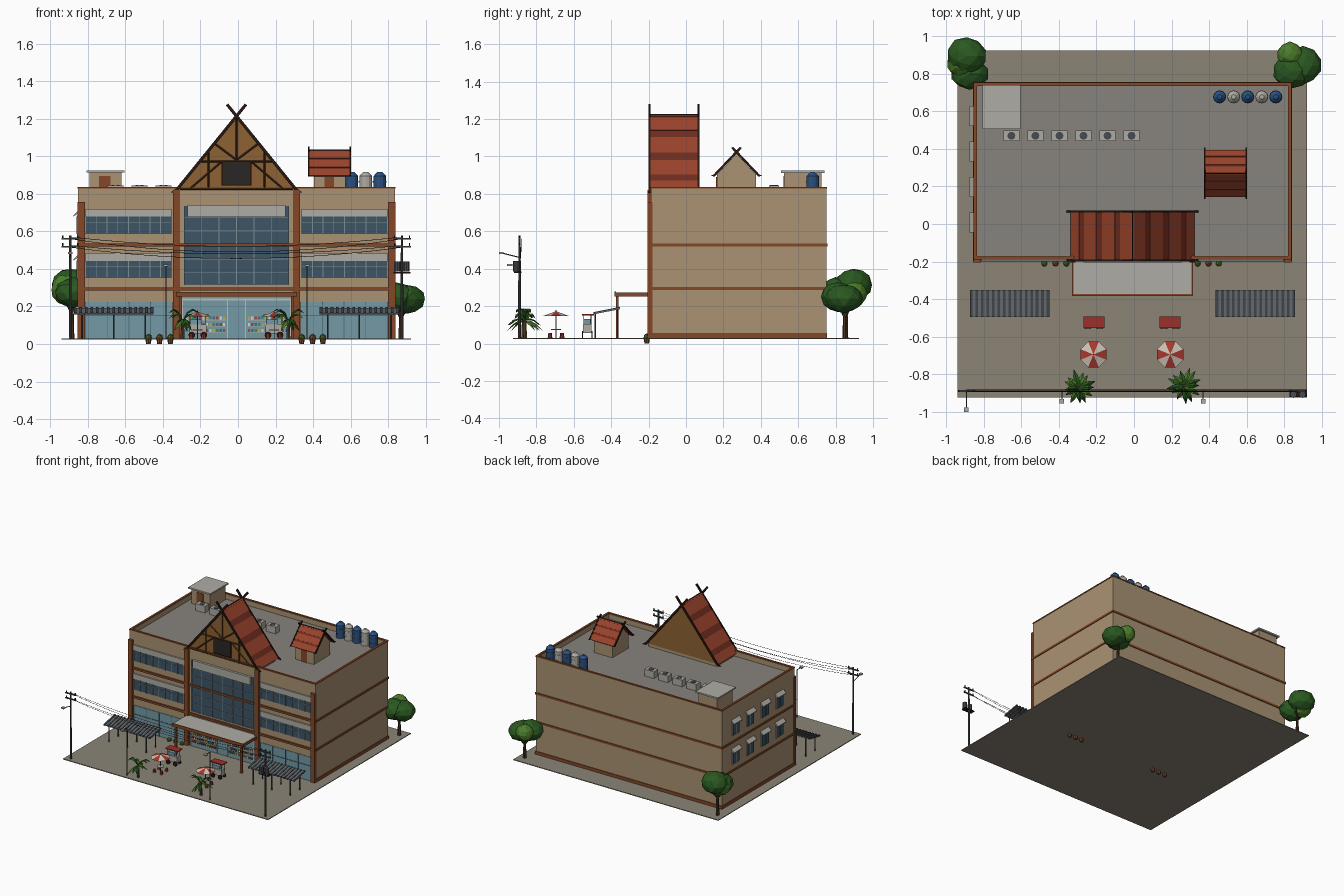
import bpy, bmesh, math, random
from mathutils import Vector, Matrix

if "Cube" in bpy.data.objects:
    bpy.data.objects.remove(bpy.data.objects["Cube"])

random.seed(4)
C = -0.008          # building centre line
G = 0.03            # ground level
WALL, BROWN, RED, DRED, DARK = 0xA89173, 0x84492B, 0x98452F, 0x6E3024, 0x2B1C17
GLASS, SHOP, PALE, GREY, DGREY = 0x3F5665, 0x7398A3, 0xADABA3, 0x86827C, 0x4A4D50
WOOD, BLUE, LEAF, LEAF2 = 0x8C6236, 0x2F5280, 0x2F5A26, 0x4E7D2F
mats = {}


def mat(h):
    if h not in mats:
        m = mats[h] = bpy.data.materials.new("colour_%06x" % h)
        m.diffuse_color = [((h >> s & 255) / 255) ** 2.2 for s in (16, 8, 0)] + [1]
        m.use_nodes = True
        m.node_tree.nodes["Principled BSDF"].inputs["Base Color"].default_value = m.diffuse_color
    return mats[h]


def finish(name, bm, *cols):
    me = bpy.data.meshes.new(name)
    bm.to_mesh(me)
    bm.free()
    for c in cols:
        me.materials.append(mat(c))
    o = bpy.data.objects.new(name, me)
    bpy.context.collection.objects.link(o)
    return o


def boxes(name, col, *bs):
    bm = bmesh.new()
    for x0, x1, y0, y1, z0, z1 in bs:
        m = Matrix.Translation(((x0 + x1) / 2, (y0 + y1) / 2, (z0 + z1) / 2))
        bmesh.ops.create_cube(bm, size=1, matrix=m @ Matrix.Diagonal((x1 - x0, y1 - y0, z1 - z0, 1)))
    return finish(name, bm, col)


def both(x0, x1, *r):
    return [(C + x0, C + x1, *r), (C - x1, C - x0, *r)]


def rods(name, col, segs, r, n=6, r2=None):
    bm = bmesh.new()
    for p, q in segs:
        p, q = Vector(p), Vector(q)
        m = Matrix.Translation((p + q) / 2) @ (q - p).to_track_quat('Z', 'Y').to_matrix().to_4x4()
        bmesh.ops.create_cone(bm, cap_ends=True, segments=n, radius1=r, radius2=r if r2 is None else r2,
                              depth=(q - p).length, matrix=m)
    return finish(name, bm, col)


def prism(name, col, pts, a, b, axis='y'):
    bm = bmesh.new()
    P = (lambda u, z, t: (u, t, z)) if axis == 'y' else (lambda u, z, t: (t, u, z))
    A = [bm.verts.new(P(u, z, a)) for u, z in pts]
    B = [bm.verts.new(P(u, z, b)) for u, z in pts]
    bm.faces.new(A)
    bm.faces.new(B)
    for i in range(len(pts)):
        j = (i + 1) % len(pts)
        bm.faces.new((A[i], A[j], B[j], B[i]))
    bmesh.ops.recalc_face_normals(bm, faces=bm.faces)
    return finish(name, bm, col)


def blob(name, col, c, s, sub=2):
    bm = bmesh.new()
    bmesh.ops.create_icosphere(bm, subdivisions=sub, radius=1)
    for v in bm.verts:
        v.co = Vector(c) + Vector(a * b for a, b in zip(v.co * random.uniform(.94, 1.04), s))
    return finish(name, bm, col)


def gable_roof(name, c, top, half, eave, a, b, axis, cuts, w, horn):
    """Banded tile slopes, dark barge boards crossing at the ridge, curled eave tips."""
    for s in (-1, 1):
        p = lambda t, d=0: (c + s * (half * t + d * .75), top + (eave - top) * t + d * .6)
        for i in range(len(cuts) - 1):
            t0, t1 = cuts[i], cuts[i + 1]
            prism(name + "_tiles", DRED if i % 2 else RED,
                  [p(t0, -w), p(t1, -w), p(t1, i % 2 * -.003), p(t0, i % 2 * -.003)], a, b, axis)
        for e in (a, b):
            prism(name + "_barge_board", DARK, [p(-horn, -w), p(1, -w), p(1.04, w * .8), p(.97, w * .2), p(-horn, w * .2)],
                  e - .005, e + .005, axis)
    prism(name + "_ridge", DARK, [(c - .006, top - .01), (c + .006, top - .01), (c, top + .006)], a, b, axis)


# ground and main block with parapet
boxes("ground", 0x8A8375, (-.94, .92, -.925, .925, .024, G))
X0, X1, Y0, Y1 = C - .843, C + .843, -.187, .75
boxes("building_body", WALL, (X0, X1, Y0, Y1, G, .785))
boxes("roof_deck", GREY, (X0 + .01, X1 - .01, Y0 + .01, Y1 - .01, .78, .79))
for nm, col, w, z0, z1, e in (("parapet", WALL, .016, .785, .83, 0), ("parapet_cap", BROWN, .014, .828, .837, .003)):
    boxes(nm, col, (X0 - e, X1 + e, Y0 - e, Y0 + w, z0, z1), (X0 - e, X1 + e, Y1 - w, Y1 + e, z0, z1),
          (X0 - e, X0 + w, Y0, Y1, z0, z1), (X1 - w, X1 + e, Y0, Y1, z0, z1))
boxes("floor_bands", BROWN, *[(X0 - .006, X1 + .006, -.2, Y1 + .006, z - .008, z + .008) for z in (.293, .528)])
boxes("base_band", BROWN, (X0 - .005, X0 + .01, Y0, Y1, G, .055), (X1 - .01, X1 + .005, Y0, Y1, G, .055),
      (X0 - .005, X1 + .005, Y1 - .01, Y1 + .005, G, .055))
boxes("facade_columns", BROWN, *both(.808, .846, -.206, -.18, G, .757), *both(.303, .338, -.206, -.18, G, .82))

# wing windows, shop fronts and central curtain wall
F = (-.191, -.18)
M = (-.195, -.185)
glass, heads, mull = [], [], []
for z in (.352, .587):
    glass += both(.345, .805, *F, z, z + .091)
    heads += both(.345, .805, -.198, -.18, z + .091, z + .133)
    mull += both(.345, .805, *M, z + .06, z + .063)
    for i in range(9):
        x = .345 + i * .0571
        mull += both(x, x + .004, *M, z, z + .091)
glass.append((C - .28, C + .28, *F, .315, .736))
for i in range(7):
    x = C - .28 + i * .556 / 6
    mull.append((x, x + .004, *M, .315, .736))
mull += [(C - .28, C + .28, *M, z, z + .004) for z in (.315, .38, .45, .6, .67)]
boxes("window_glass", GLASS, *glass)
boxes("window_heads", PALE, *heads)
boxes("window_mullions", 0x7F8C92, *mull)
boxes("facade_panel", PALE, (C - .262, C + .262, -.205, -.185, .677, .741))
boxes("shop_glass", SHOP, *both(.34, .807, *F, G, .224), (C - .3, C + .3, *F, G, .25))
shop = [b for i in range(5) for b in both(.34 + i * .1155, .344 + i * .1155, *M, G, .224)]
boxes("shop_frames", 0x54707A, *shop, *both(.34, .807, *M, .15, .154))
boxes("entrance_frame", 0xB9BDB8, *both(.285, .295, -.197, -.18, G, .24), (C - .295, C + .295, -.197, -.18, .232, .242),
      *both(.045, .05, -.197, -.18, G, .232))
boxes("display_shelves", PALE, *[b for z in (.06, .093, .126) for b in both(.055, .28, -.197, -.185, z, z + .004)])
for k, col in enumerate((0xB8402F, 0xD0A03A, 0x3A6EA0, 0xD8D4C8, 0x4C8A4A)):
    boxes("shelf_goods", col, *[b for r in range(3) for i in range(12) if (i * 2 + r * 3) % 5 == k
          for b in both(.06 + i * .0182, .072 + i * .0182, -.198, -.188, .064 + r * .033, .08 + r * .033)])

# left wall windows with small hoods
wy = [(y, z) for y in (.575, .387, .197, .007) for z in (.35, .585)]
boxes("side_window_frames", PALE, *[(X0 - .006, X0 + .01, y - .046, y + .046, z - .005, z + .1) for y, z in wy])
boxes("side_window_glass", GLASS, *[(X0 - .009, X0, y + a, y + a + .038, z, z + .095) for y, z in wy for a in (-.041, .003)])
for y, z in wy:
    prism("side_window_hood", PALE, [(z_, h) for z_, h in ((X0, z + .11), (X0 - .026, z + .093), (X0 - .026, z + .1),
                                                         (X0, z + .125))], y - .053, y + .053)

# entrance canopy
boxes("canopy_slab", PALE, (C - .315, C + .315, -.378, -.19, .262, .274))
boxes("canopy_fascia", BROWN, (C - .322, C + .322, -.383, -.374, .252, .277), *both(.315, .322, -.38, -.19, .252, .272))
boxes("canopy_posts", BROWN, *both(.29, .305, -.375, -.36, G, .262))

# big front gable
prism("gable_body", WOOD, [(C - .318, .815), (C + .318, .815), (C, 1.2)], -.185, .06)
boxes("gable_base", WALL, (C - .31, C + .31, -.185, .055, .785, .816))
gable_roof("gable_roof", C, 1.222, .33, .815, -.195, .067, 'y', [0, .2, .29, .49, .59, .78, .86, 1], .014, .14)
boxes("gable_window", 0x2E2B29, (C - .075, C + .075, -.192, -.18, .848, .97))
boxes("gable_shutter_lines", DARK, *[(C - .08, C + .08, -.194, -.18, z, z + .005) for z in (.845, .968)],
      *both(.073, .079, -.194, -.18, .845, .97))
rods("gable_timbers", 0x4C321E, [((C - .2, -.187, .972), (C + .2, -.187, .972)), ((C, -.187, .97), (C, -.187, 1.2)),
     ((C - .3, -.187, .825), (C + .3, -.187, .825))] +
     [((C + s * a, -.187, b), (C + s * c, -.187, d)) for s in (-1, 1)
      for a, b, c, d in ((0, .98, .12, 1.07), (.15, .82, .15, 1.02), (.08, .97, .25, .825))], .005, 4)

# small roof pavilion
boxes("pavilion_body", WALL, (.405, .572, .165, .375, .79, .905))
prism("pavilion_gable", WALL, [(.165, .9), (.375, .9), (.27, 1.015)], .405, .572, 'x')
gable_roof("pavilion_roof", .27, 1.03, .125, .898, .377, .598, 'x', [0, .3, .38, .66, .74, 1], .011, .16)
boxes("pavilion_door", BROWN, (.46, .512, .16, .17, .79, .89))

# stair house
boxes("stair_house", WALL, (-.79, -.62, .525, .725, .79, .915))
boxes("stair_house_roof", PALE, (-.807, -.605, .507, .74, .913, .925))
boxes("stair_house_door", BROWN, (-.74, -.68, .52, .53, .79, .895))

# air conditioners and water tanks
ax = [-.653 + i * .128 for i in range(6)]
boxes("air_conditioners", PALE, *[(x - .043, x + .043, .443, .497, .79, .845) for x in ax])
rods("air_conditioner_fans", DGREY, [((x, .47, .84), (x, .47, .848)) for x in ax], .021, 12)
for i in range(5):
    x, col = .456 + i * .0748, PALE if i % 2 else BLUE
    rods("water_tank", col, [((x, .677, .79), (x, .677, .895))], .033, 12)
    rods("water_tank_lid", col, [((x, .677, .895), (x, .677, .917))], .033, 12, .012)
    rods("water_tank_ribs", col, [((x, .677, z), (x, .677, z + .008)) for z in (.82, .86)], .035, 12)

# ribbed street awnings
for s in (-1, 1):
    a, b = sorted((C + s * .443, C + s * .865))
    prism("awning_sheet", 0x6C7379, [(-.492, .158), (-.354, .186), (-.354, .191), (-.492, .163)], a, b, 'x')
    for i in range(15):
        x = a + (b - a - .014) * i / 14
        prism("awning_rib", DGREY, [(-.494, .156), (-.352, .184), (-.352, .196), (-.494, .168)], x, x + .014, 'x')
    rods("awning_posts", DGREY, [((a + d * (b - a), y, G), (a + d * (b - a), y, z)) for d in (.1, .5, .9)
                                 for y, z in ((-.485, .162), (-.365, .186))], .005)

# parasols with tables and stools, food carts
for x in (-.216, .193):
    bm = bmesh.new()
    bmesh.ops.create_cone(bm, segments=8, radius1=.075, radius2=0, depth=.025,
                          matrix=Matrix.Translation((x, -.695, .16)) @ Matrix.Rotation(math.pi / 8, 4, 'Z'))
    for i, f in enumerate(sorted(bm.faces, key=lambda f: math.atan2(f.calc_center_median().y + .695, f.calc_center_median().x - x))):
        f.material_index = i % 2
    finish("parasol", bm, 0xA83A30, 0xC9C2B4)
    rods("parasol_pole", DGREY, [((x, -.695, G), (x, -.695, .178))], .003)
    rods("table_top", PALE, [((x, -.695, .072), (x, -.695, .077))], .028, 10)
    st = [(x + .046 * math.cos(k), -.695 + .046 * math.sin(k)) for k in (.8, 2.4, 3.9, 5.5)]
    rods("stools", 0xA83A30, [((u, v, G), (u, v, .055)) for u, v in st], .012, 8, .009)
for x in (-.214, .192):
    boxes("cart_body", PALE, (x - .045, x + .045, -.55, -.505, .055, .105))
    boxes("cart_glass_case", SHOP, (x - .04, x + .02, -.545, -.51, .105, .13))
    boxes("cart_roof", 0x9C332D, (x - .056, x + .056, -.555, -.493, .15, .157))
    rods("cart_posts", DGREY, [((x + a, b, .1), (x + a, b, .152)) for a in (-.042, .042) for b in (-.547, -.508)], .002)
    rods("cart_wheels", DARK, [((x + a, b, .048), (x + a, b + .006, .048)) for a in (-.032, .032) for b in (-.556, -.505)], .018, 12)

# palms: drooping tapered fronds
for px, py in ((-.295, -.87), (.268, -.86)):
    rods("palm_trunk", 0x5E4A33, [((px, py, G), (px, py, .13))], .011, 7, .007)
    bm = bmesh.new()
    for i in range(13):
        a, up, ln = i * 2.4, (.1, .07, .03, .005)[i % 4], random.uniform(.075, .1)
        d, n = Vector((math.cos(a), math.sin(a), 0)), Vector((-math.sin(a), math.cos(a), 0))
        rows = []
        for t, w in ((0, .004), (.3, .014), (.65, .013), (1, .001)):
            c = Vector((px, py, .125 + up * 2 * t - (up + .06) * t * t)) + d * ln * t
            rows.append([bm.verts.new(c + n * w * k - Vector((0, 0, abs(k) * w * .5))) for k in (-1, 0, 1)])
        for r, q in zip(rows, rows[1:]):
            for k in (0, 1):
                bm.faces.new((r[k], r[k + 1], q[k + 1], q[k])).material_index = i % 2
    finish("palm_fronds", bm, LEAF, LEAF2)

# potted shrubs at the columns
for i, x in enumerate((-.477, -.418, -.36, .339, .397, .452)):
    rods("shrub_pot", 0x7A4A30, [((x, -.21, 0), (x, -.21, .034))], .012, 8, .018)
    blob("shrub", LEAF2 if i in (0, 2, 3, 5) else 0x8A5A33, (x, -.21, .038), (.018, .018, .016), 1)

# rear trees
for x, y, z in ((-.885, .855, .22), (.868, .85, .19)):
    rods("tree_trunk", 0x4B3724, [((x, y, G), (x, y, z))], .014, 7, .009)
    rods("tree_branches", 0x4B3724, [((x, y, z - .05), (x + s * .05, y + s * .04, z + .03)) for s in (-1, 1)], .008, 5, .005)
for c, s, col in (((-.89, .895, .315), (.108, .103, .088), LEAF), ((-.875, .8, .275), (.1, .085, .08), LEAF),
                  ((-.91, .86, .29), (.088, .09, .085), LEAF2), ((.84, .815, .25), (.098, .095, .08), LEAF),
                  ((.9, .845, .24), (.098, .1, .078), LEAF), ((.83, .905, .265), (.07, .065, .065), LEAF2)):
    blob("tree_crown", col, c, s)

# utility poles, transformers, wires and street lamps
PL, PR, PY = -.893, .873, -.89
rods("utility_poles", DGREY, [((x, PY, G), (x, PY, .577)) for x in (PL, PR)], .008, 8, .006)
boxes("pole_crossarms", DGREY, *[(x - .048, x + .048, PY - .005, PY + .005, z, z + .008) for x in (PL, PR) for z in (.515, .556)])
rods("insulators", DARK, [((x + d, PY, z), (x + d, PY, z + .014)) for x in (PL, PR) for z in (.523, .564) for d in (-.04, .04)], .004)
rods("transformers", DGREY, [((PR + d, PY - .018, .385), (PR + d, PY - .018, .44)) for d in (-.024, .024)], .018, 10)
boxes("transformer_bracket", DARK, (PR - .045, PR + .045, PY - .03, PY + .01, .376, .384))
wires = []
for z, sag, y in ((.57, .05, PY), (.56, .07, PY + .008), (.525, .045, PY - .004), (.515, .06, PY + .006)):
    pt = [(PL + (PR - PL) * i / 12, y, z - sag * (1 - (i / 6 - 1) ** 2)) for i in range(13)]
    wires += list(zip(pt, pt[1:]))
rods("wires", DARK, wires, .0014, 4)
rods("street_lamp_posts", DGREY, [((x, PY, G), (x, PY, .42)) for x in (-.384, .368)], .003)
lamps = [(-.384, .42, -.945), (.368, .42, -.945), (PL, .485, -.988)]
rods("lamp_arms", DGREY, [((x, PY, z - .025 * (x == PL)), (x, y, z)) for x, z, y in lamps], .003)
boxes("lamp_heads", PALE, *[(x - .012, x + .012, y - .012, y + .012, z - .006, z + .004) for x, z, y in lamps])
